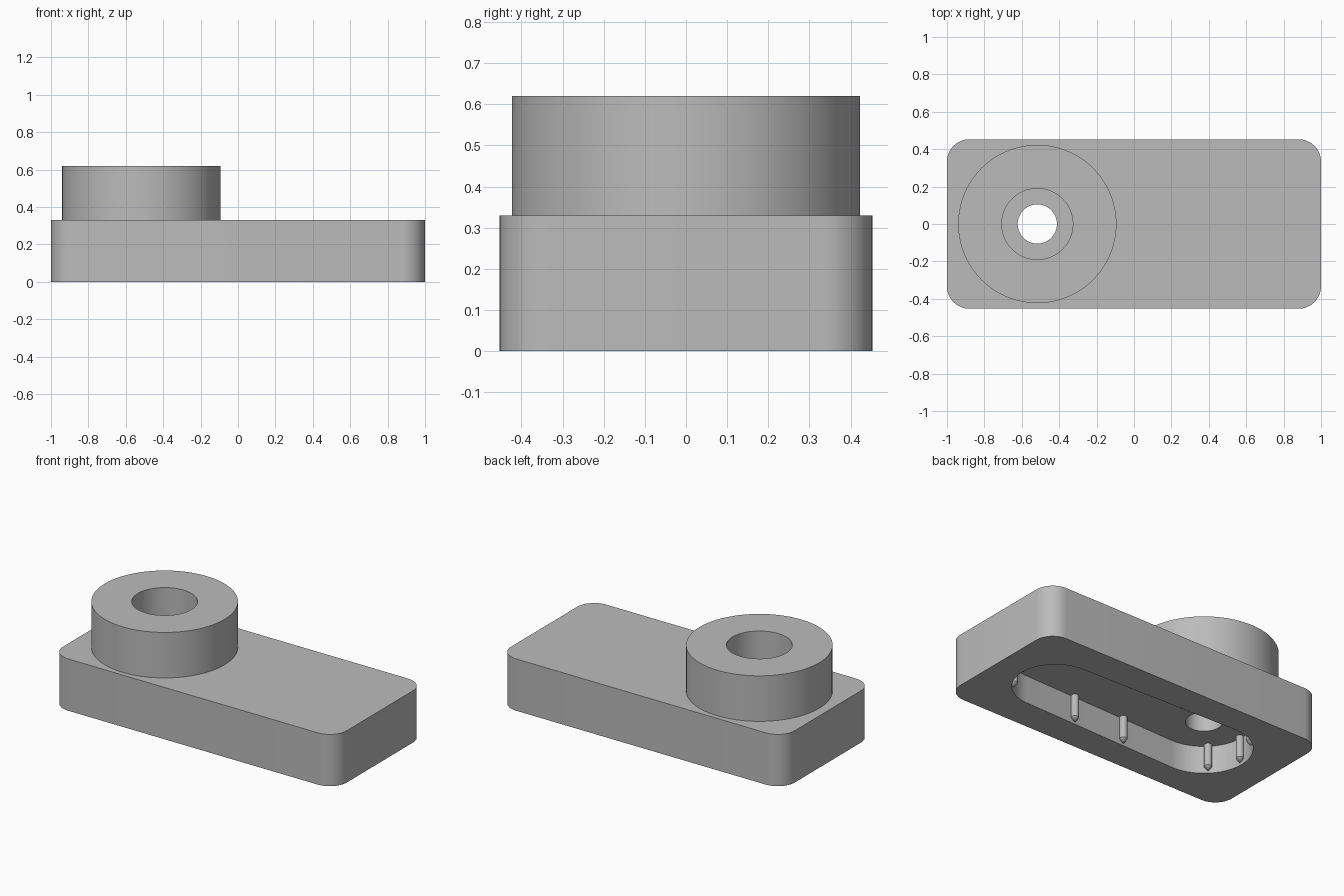
import bpy, bmesh, math
from mathutils import Matrix, Vector

cube = bpy.data.objects.get("Cube")
if cube:
    bpy.data.objects.remove(cube, do_unlink=True)

HUB_X, HUB_R, TIP_X, TIP_R = -0.517, 0.278, 0.58, 0.247
PLATE_TOP, HUB_TOP, POCKET_TOP = 0.33, 0.62, 0.175

grey = bpy.data.materials.new("plain grey")
grey.use_nodes = True
grey.diffuse_color = (0.5, 0.5, 0.5, 1)
grey.node_tree.nodes["Principled BSDF"].inputs["Base Color"].default_value = (0.5, 0.5, 0.5, 1)


def arc(cx, cy, r, start, end, steps):
    angles = [math.radians(start + (end - start) * i / steps) for i in range(steps + 1)]
    return [(cx + r * math.cos(a), cy + r * math.sin(a)) for a in angles]


def circle(cx, r, steps=96):
    return arc(cx, 0, r, 0, 360, steps)[:-1]


def make_object(name, bm):
    bmesh.ops.recalc_face_normals(bm, faces=bm.faces)
    mesh = bpy.data.meshes.new(name)
    bm.to_mesh(mesh)
    bm.free()
    mesh.materials.append(grey)
    obj = bpy.data.objects.new(name, mesh)
    bpy.context.collection.objects.link(obj)
    return obj


def prism(name, outline, z0, z1):
    bm = bmesh.new()
    base = bm.faces.new([bm.verts.new((x, y, z0)) for x, y in outline])
    top = bmesh.ops.extrude_face_region(bm, geom=[base], use_keep_orig=True)
    verts = [v for v in top["geom"] if isinstance(v, bmesh.types.BMVert)]
    bmesh.ops.translate(bm, verts=verts, vec=(0, 0, z1 - z0))
    return make_object(name, bm)


def boolean(target, tool, operation):
    mod = target.modifiers.new(tool.name, "BOOLEAN")
    mod.operation, mod.solver, mod.object = operation, "EXACT", tool
    bpy.context.view_layer.objects.active = target
    bpy.ops.object.modifier_apply(modifier=mod.name)
    bpy.data.objects.remove(tool, do_unlink=True)


def smooth(obj):
    bpy.ops.object.select_all(action="DESELECT")
    obj.select_set(True)
    bpy.context.view_layer.objects.active = obj
    bpy.ops.object.shade_smooth_by_angle(angle=math.radians(30))


# Rounded base plate
outline = []
for sx, sy, start in ((1, 1, 0), (-1, 1, 90), (-1, -1, 180), (1, -1, 270)):
    outline += arc(sx * 0.88, sy * 0.333, 0.12, start, start + 90, 12)
body = prism("plate_with_hub", outline, 0, PLATE_TOP)

# Raised hub with a stepped bore
boolean(body, prism("hub", circle(HUB_X, 0.423), 0.25, HUB_TOP), "UNION")
boolean(body, prism("wide_bore", circle(HUB_X, 0.19), PLATE_TOP - 0.01, 1), "DIFFERENCE")
boolean(body, prism("through_hole", circle(HUB_X, 0.105), -0.1, 1), "DIFFERENCE")

# Tapered pocket underneath
lean = math.degrees(math.asin((HUB_R - TIP_R) / (TIP_X - HUB_X)))
tangent = 90 - lean
pocket = (arc(TIP_X, 0, TIP_R, -tangent, tangent, 48)
          + arc(HUB_X, 0, HUB_R, tangent, 360 - tangent, 48))
boolean(body, prism("pocket", pocket, -0.1, POCKET_TOP), "DIFFERENCE")
smooth(body)


# Pointed grip ribs along the pocket wall
def rib(name, x, y):
    bm = bmesh.new()
    r, tip = 0.023, 0.035
    shank = POCKET_TOP - tip + 0.005
    bmesh.ops.create_cone(bm, cap_ends=True, segments=20, radius1=r, radius2=r, depth=shank,
                          matrix=Matrix.Translation((x, y, tip + shank / 2)))
    floor = min(bm.faces, key=lambda f: f.calc_center_median().z)
    bmesh.ops.poke(bm, faces=[floor])
    point = min(bm.verts, key=lambda v: (Vector((x, y, 0)) - v.co).length)
    point.co = (x, y, 0.004)
    smooth(make_object(name, bm))


for angle in (135, 180, 225):
    a = math.radians(angle)
    rib(f"hub_end_rib_{angle}", HUB_X + 0.265 * math.cos(a), 0.265 * math.sin(a))
    rib(f"far_end_rib_{angle}", TIP_X - 0.236 * math.cos(a), 0.236 * math.sin(a))
for side, sy in (("back", 1), ("front", -1)):
    for label, x in (("near", -0.136), ("far", 0.23)):
        wall = HUB_R + (TIP_R - HUB_R) * (x - HUB_X) / (TIP_X - HUB_X)
        rib(f"{side}_{label}_rib", x, sy * (wall - 0.012))
